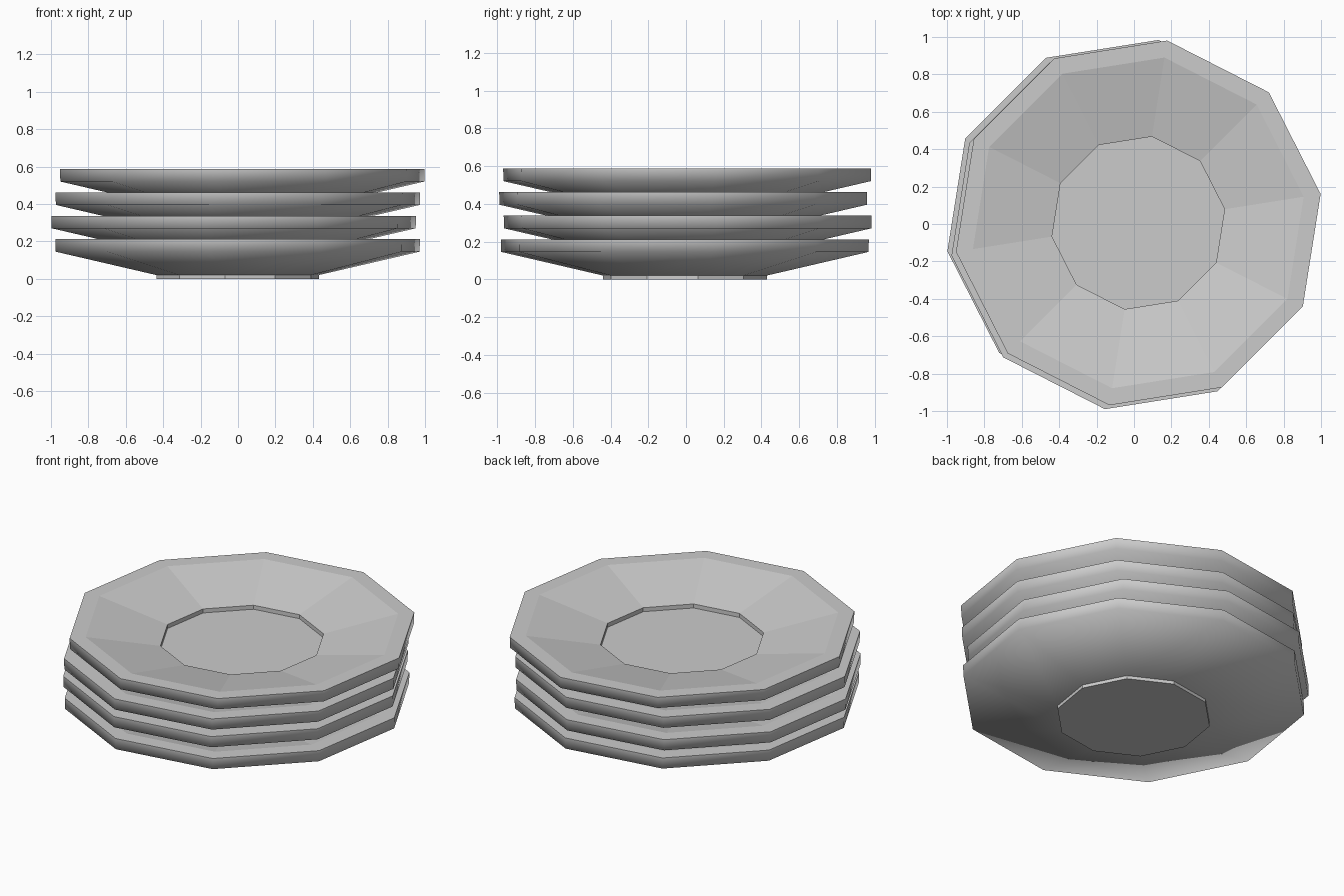
import bpy, bmesh
from math import cos, sin, radians

if "Cube" in bpy.data.objects:
    bpy.data.objects.remove(bpy.data.objects["Cube"])

SIDES = 10
# (radius, height) from underside to well floor
PROFILE = [(0.44, 0.0), (0.44, 0.02), (0.985, 0.145), (0.987, 0.212),
           (0.895, 0.212), (0.467, 0.122), (0.467, 0.097)]
SMOOTH_BANDS = {1, 2}      # outer slope and rim side
SHARP_RINGS = {1, 3}       # foot top and rim top


def make_plate(name, x, y, z):
    bm = bmesh.new()
    rings = []
    for r, h in PROFILE:
        rings.append([bm.verts.new((r * cos(radians(9 + 36 * i)),
                                    r * sin(radians(9 + 36 * i)), h))
                      for i in range(SIDES)])
    # Foot, body, rim and inner slope
    for b in range(len(rings) - 1):
        lo, hi = rings[b], rings[b + 1]
        for i in range(SIDES):
            j = (i + 1) % SIDES
            f = bm.faces.new((lo[i], lo[j], hi[j], hi[i]))
            f.smooth = b in SMOOTH_BANDS
    # Underside and well floor
    bm.faces.new(rings[0][::-1])
    bm.faces.new(rings[-1])
    for k in SHARP_RINGS:
        for i in range(SIDES):
            bm.edges.get((rings[k][i], rings[k][(i + 1) % SIDES])).smooth = False
    mesh = bpy.data.meshes.new(name)
    bm.to_mesh(mesh)
    bm.free()
    obj = bpy.data.objects.new(name, mesh)
    obj.location = (x, y, z)
    bpy.context.collection.objects.link(obj)


# Slightly uneven stack of four plates
for n, (x, y) in enumerate([(-0.002, -0.006), (-0.023, 0.009),
                            (-0.001, -0.015), (0.023, 0.006)]):
    make_plate(f"plate_{n + 1}", x, y, n * 0.125)
